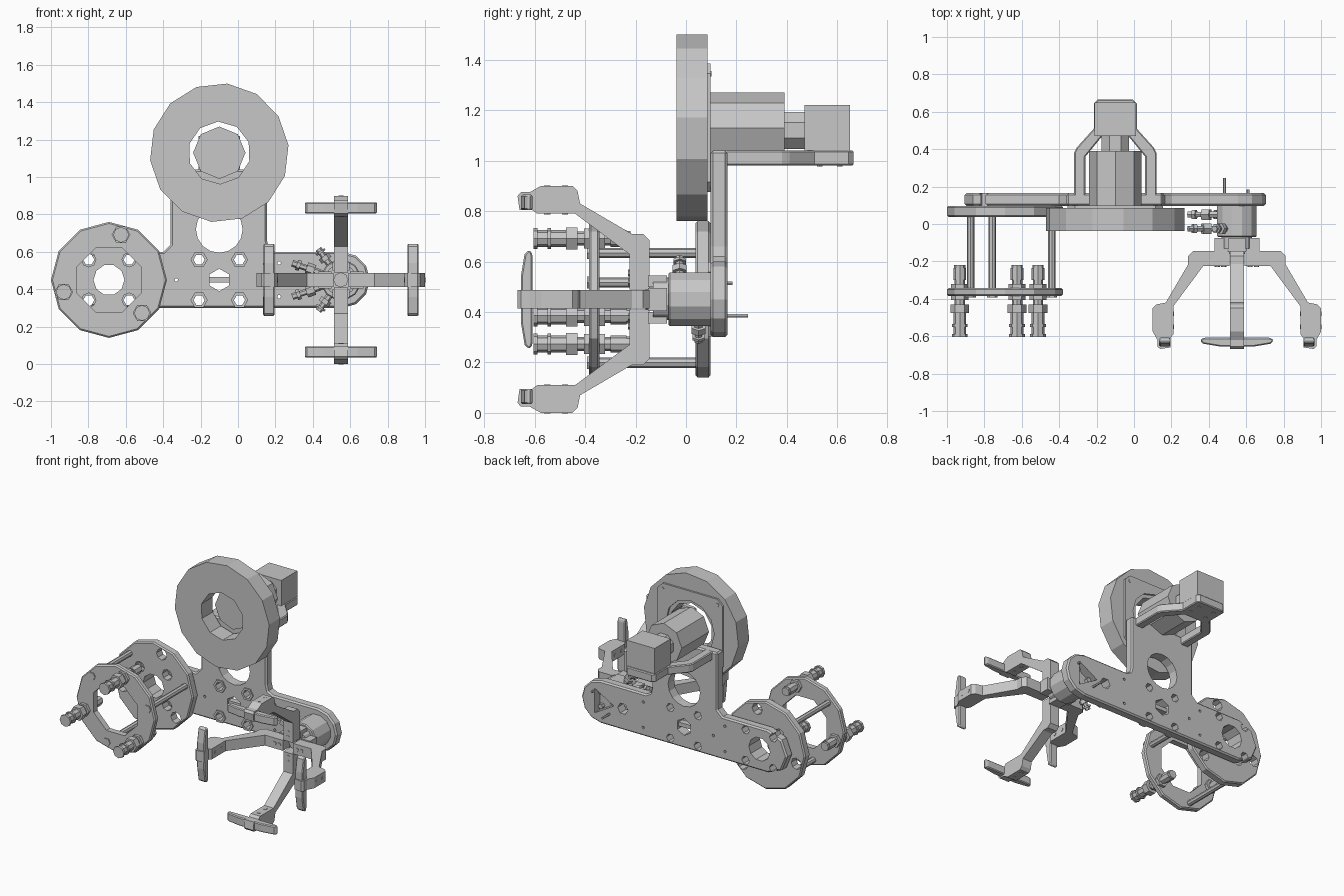
import bpy, bmesh, math
from mathutils import Matrix

if "Cube" in bpy.data.objects:
    bpy.data.objects.remove(bpy.data.objects["Cube"])

grey = bpy.data.materials.new("light machined grey")
grey.diffuse_color = (0.57, 0.57, 0.57, 1)
grey.use_nodes = True
grey.node_tree.nodes["Principled BSDF"].inputs["Base Color"].default_value = grey.diffuse_color


def ngon(u, v, r, n, phase=0.0):
    return [(u + r * math.cos(math.radians(phase + 360 * i / n)),
             v + r * math.sin(math.radians(phase + 360 * i / n))) for i in range(n)]


def polar(cx, cz, r, deg):
    return cx + r * math.cos(math.radians(deg)), cz + r * math.sin(math.radians(deg))


PLACE = {'X': lambda u, v, t: (t, v, u),
         'Y': lambda u, v, t: (u, t, v),
         'Z': lambda u, v, t: (u, v, t)}


def make_object(name, parts, matrix=Matrix()):
    """parts: list of (outline, axis, start, end) prisms."""
    bm = bmesh.new()
    for pts, axis, t0, t1 in parts:
        f = PLACE[axis]
        lo = [bm.verts.new(f(u, v, t0)) for u, v in pts]
        hi = [bm.verts.new(f(u, v, t1)) for u, v in pts]
        bm.faces.new(lo)
        bm.faces.new(hi)
        n = len(pts)
        for i in range(n):
            bm.faces.new((lo[i], lo[(i + 1) % n], hi[(i + 1) % n], hi[i]))
    bmesh.ops.recalc_face_normals(bm, faces=bm.faces)
    bm.transform(matrix)
    me = bpy.data.meshes.new(name)
    bm.to_mesh(me)
    bm.free()
    me.materials.append(grey)
    ob = bpy.data.objects.new(name, me)
    bpy.context.collection.objects.link(ob)
    return ob


def solid(name, parts, matrix=Matrix(), bevel=0.0, holes=()):
    ob = make_object(name, parts, matrix)
    if bevel:
        m = ob.modifiers.new("chamfer", 'BEVEL')
        m.width, m.segments = bevel, 1
        m.limit_method, m.angle_limit = 'ANGLE', math.radians(50)
    if holes:
        cutter = make_object(name + "_cutter", [(h, 'Y', -1, 1) for h in holes])
        cutter.hide_render = True
        m = ob.modifiers.new("holes", 'BOOLEAN')
        m.operation, m.solver, m.object = 'DIFFERENCE', 'EXACT', cutter
    if ob.modifiers:  # bake, then drop the cutter
        bpy.context.view_layer.update()
        dg = bpy.context.evaluated_depsgraph_get()
        me = bpy.data.meshes.new_from_object(ob.evaluated_get(dg))
        ob.modifiers.clear()
        ob.data = me
        if holes:
            bpy.data.objects.remove(cutter)
    return ob


def ybar(x, z, r, n, y0, y1, phase=0):
    return (ngon(x, z, r, n, phase), 'Y', y0, y1)


CX, CZ = -0.10, 1.13      # big ring and motor
WX, WZ = -0.69, 0.45      # left wheel
GX, GZ = 0.55, 0.45       # gripper


def four(cx, cz, d=0.108):
    return [(cx + sx * d, cz + sz * d) for sx in (-1, 1) for sz in (-1, 1)]


# main T-shaped plate
outline = [polar(0.555, 0.45, 0.15, a) for a in range(-90, 91, 30)]
outline += [(0.20, 0.60), (0.165, 0.62), (0.155, 0.66), (0.155, 1.04),
            (-0.36, 1.04), (-0.36, 0.64), (-0.40, 0.60)]
outline += [polar(-0.755, 0.45, 0.15, a) for a in range(90, 271, 45)]
holes = [ngon(-0.10, 0.72, 0.125, 16), ngon(-0.10, 0.45, 0.06, 6, 90),
         ngon(WX, WZ, 0.083, 10), ngon(0.38, 0.45, 0.04, 6),
         ngon(GX, GZ, 0.10, 3, 180), ngon(-0.33, 0.45, 0.01, 6)]
holes += [ngon(x, z, 0.03, 6) for x, z in four(-0.10, 0.45) + four(WX, WZ)]
holes += [ngon(x, z, 0.01, 6) for x in (0.22, -0.42) for z in (0.36, 0.54)]
solid("main_plate", [(outline, 'Y', 0.097, 0.165)], bevel=0.01, holes=holes)
solid("plate_bushings", [ybar(x, z, 0.046, 6, 0.088, 0.11) for x, z in four(-0.10, 0.45)],
      holes=[ngon(x, z, 0.03, 6) for x, z in four(-0.10, 0.45)])
bar = [(-0.16, 0.437), (-0.04, 0.437), (-0.04, 0.465), (-0.16, 0.465)]
solid("centre_hole_bar", [(bar, 'Y', 0.11, 0.15)])

# big ring, its square backing plate and corner bolts
solid("big_ring", [ybar(CX, CZ, 0.372, 14, -0.037, 0.085, 83.4)],
      holes=[ngon(CX, CZ, 0.167, 10, 20)])
h, c = 0.255, 0.04
square = [(CX + x, CZ + z) for x, z in ((-h, c - h), (c - h, -h), (h - c, -h), (h, c - h),
                                        (h, h - c), (h - c, h), (c - h, h), (-h, h - c))]
solid("backing_plate", [(square, 'Y', 0.082, 0.098)], holes=[ngon(CX, CZ, 0.19, 12)])
solid("backing_bolts", [ybar(x, z, 0.013, 6, 0.09, 0.101) for x, z in four(CX, CZ, 0.215)])

# motor on its fork bracket
solid("motor_body", [ybar(CX, CZ, 0.14, 8, 0.085, 0.39)])
solid("motor_neck", [ybar(CX, 1.12, 0.08, 8, 0.38, 0.48, 22.5)])
box = [(-0.21, 1.035), (0.01, 1.035), (0.01, 1.22), (-0.21, 1.22)]
solid("motor_end_box", [(box, 'Y', 0.47, 0.65)])
half = [(0.22, 0.15), (0.22, 0.38), (0.205, 0.41), (0.115, 0.51), (0.115, 0.645), (0.095, 0.665)]
inner = [(0.07, 0.47), (0.16, 0.36), (0.16, 0.15)]
fork = [(CX + x, y) for x, y in half] + [(CX - x, y) for x, y in reversed(half)]
fork += [(CX - x, y) for x, y in reversed(inner)] + [(CX + x, y) for x, y in inner]
solid("motor_bracket", [(fork, 'Z', 0.98, 1.04)], bevel=0.006)
solid("bracket_screws", [(ngon(CX + x, y, 0.013, 6), 'Z', 0.977, 0.99)
                         for x in (-0.06, 0.06) for y in (0.53, 0.61)])

# left wheel: rear disc, front ring, spacer posts
posts = [polar(WX, WZ, 0.26, a) for a in (15, 135, 255)]
cups = [polar(WX, WZ, 0.25, a) for a in (75, 195, 315)]
solid("wheel_rear_disc", [ybar(WX, WZ, 0.31, 12, 0.038, 0.097)], bevel=0.008,
      holes=[ngon(WX, WZ, 0.083, 10)] + [ngon(x, z, 0.038, 8) for x, z in four(WX, WZ)]
      + [ngon(x, z, 0.04, 8) for x, z in cups])
solid("wheel_front_ring", [ybar(WX, WZ, 0.31, 12, -0.385, -0.343)], bevel=0.008,
      holes=[ngon(WX, WZ, 0.185, 8, 22.5)])
for x, z in posts:
    solid("spacer_post", [ybar(x, z, 0.02, 8, -0.35, 0.045)])
    solid("post_bolt", [ybar(x, z, 0.028, 6, -0.392, -0.38)])

# suction cup stems through the front ring
stem = [(-0.605, -0.588, 0.042, 8), (-0.588, -0.55, 0.034, 8), (-0.55, -0.535, 0.042, 8),
        (-0.535, -0.475, 0.034, 8), (-0.475, -0.43, 0.050, 6), (-0.43, -0.405, 0.028, 8),
        (-0.405, -0.383, 0.046, 6), (-0.345, -0.322, 0.046, 6), (-0.322, -0.30, 0.028, 8),
        (-0.30, -0.235, 0.034, 8), (-0.235, -0.22, 0.030, 8)]
for x, z in cups:
    solid("suction_stem", [ybar(x, z, r, n, a, b) for a, b, r, n in stem])

# gripper hub and collar
solid("gripper_hub", [ybar(GX, GZ, 0.11, 12, -0.07, 0.105, 15)], bevel=0.006)
solid("gripper_collar", [ybar(GX, GZ, 0.085, 12, -0.13, -0.065, 15),
                         ybar(GX, GZ, 0.04, 8, -0.16, -0.12)])
solid("hub_back_screws", [ybar(*polar(GX, GZ, 0.06, a), 0.018, 6, 0.10, 0.13)
                          for a in (60, 180, 300)])
solid("hub_pins", [ybar(0.485, 0.385, 0.008, 6, 0.09, 0.245),
                   ybar(0.61, 0.515, 0.008, 6, 0.09, 0.185)])

# four fingers with curved pads
arm = [(0.04, -0.145), (0.235, -0.145), (0.26, -0.17), (0.26, -0.215), (0.38, -0.42),
       (0.43, -0.43), (0.45, -0.45), (0.45, -0.575), (0.425, -0.62), (0.425, -0.655),
       (0.41, -0.668), (0.355, -0.66), (0.355, -0.61), (0.34, -0.59), (0.34, -0.44),
       (0.18, -0.225), (0.04, -0.225)]
pad_half = [(0.17, -0.608), (0.19, -0.613), (0.195, -0.625), (0.18, -0.64), (0.09, -0.655)]
pad = pad_half + [(-t, y) for t, y in reversed(pad_half)]
slot = [(-0.045, -0.075), (0.045, -0.075), (0.045, -0.15), (-0.045, -0.15)]
for a in (0, 90, 180, 270):
    m = Matrix.Translation((GX, 0, GZ)) @ Matrix.Rotation(math.radians(-a), 4, 'Y')
    solid("finger_arm", [(arm, 'Z', -0.037, 0.037)], m)
    solid("finger_pad", [(pad, 'X', 0.355, 0.415)], m, bevel=0.006)
    solid("finger_slide", [(slot, 'X', 0.05, 0.12 if a % 180 == 0 else 0.095)], m)
    solid("finger_screws",
          [(ngon(r, 0, 0.014, 6), 'Y', -0.229, -0.22) for r in (0.07, 0.105)]
          + [(ngon(0, y, 0.014, 6), 'X', 0.44, 0.452) for y in (-0.48, -0.55)]
          + [(ngon(0, y, 0.014, 6), 'X', 0.337, 0.35) for y in (-0.48, -0.55)], m)

# air fittings on the hub side
for a, y, s in ((126, -0.025, 0.6), (161, -0.025, 1), (199, 0.05, 1), (234, 0.05, 0.6)):
    m = Matrix.Translation((GX, 0, GZ)) @ Matrix.Rotation(math.radians(-a), 4, 'Y')
    solid("air_fitting", [(ngon(0, y, r, 6), 'X', 0.1 + s * p, 0.1 + s * q) for p, q, r in
                          ((0, 0.05, 0.018), (0.05, 0.095, 0.032), (0.095, 0.13, 0.016),
                           (0.13, 0.15, 0.028), (0.15, 0.175, 0.018))], m)
